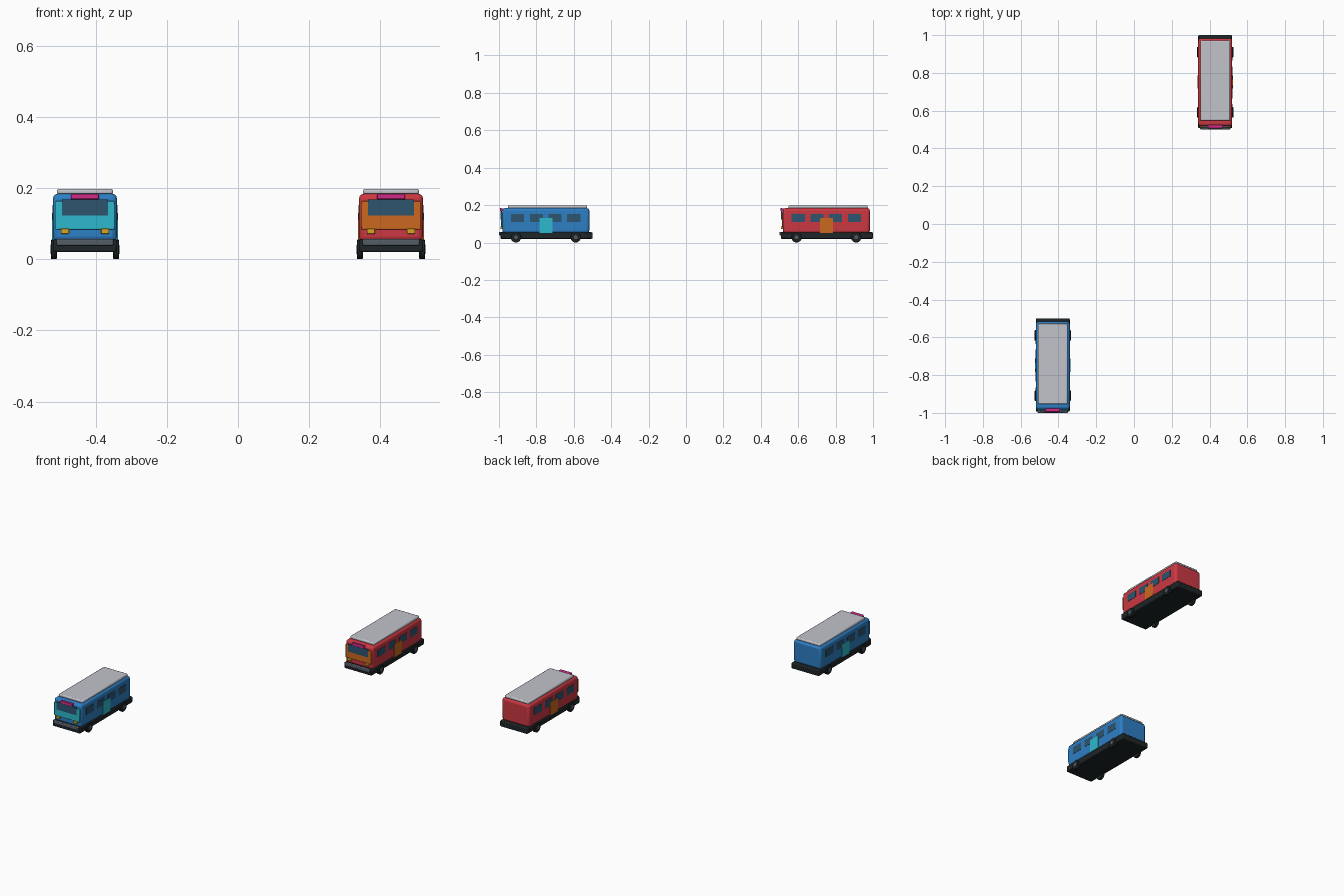
import bpy
import math

default = bpy.data.objects.get("Cube")
if default:
    bpy.data.objects.remove(default, do_unlink=True)


def material(name, rgb):
    m = bpy.data.materials.new(name)
    m.use_nodes = True
    m.diffuse_color = (*rgb, 1)
    m.node_tree.nodes["Principled BSDF"].inputs["Base Color"].default_value = (*rgb, 1)
    return m


blue = material("blue paint", (0.027, 0.21, 0.55))
red = material("red paint", (0.6, 0.04, 0.055))
cyan = material("cyan paint", (0.027, 0.48, 0.6))
orange = material("orange paint", (0.6, 0.14, 0.014))
black = material("black rubber", (0.013, 0.018, 0.02))
roof_grey = material("light grey", (0.54, 0.55, 0.6))
steel = material("steel grey", (0.09, 0.107, 0.133))
glass = material("dark glass", (0.027, 0.09, 0.16))
yellow = material("lamp yellow", (0.68, 0.38, 0.015))
magenta = material("sign magenta", (0.58, 0.022, 0.22))


def finish(obj, name, mat):
    obj.name = name
    obj.data.materials.append(mat)
    bpy.ops.object.shade_smooth_by_angle(angle=math.radians(35))
    return obj


def box(name, mat, x, y, z, bevel=0.0, segments=2):
    """Box between the (low, high) pairs x, y and z."""
    spans = (x, y, z)
    bpy.ops.mesh.primitive_cube_add(size=1, location=[sum(s) / 2 for s in spans])
    obj = bpy.context.object
    obj.scale = [s[1] - s[0] for s in spans]
    bpy.ops.object.transform_apply(location=False, rotation=False, scale=True)
    if bevel:
        mod = obj.modifiers.new("rounded edges", "BEVEL")
        mod.width = bevel
        mod.segments = segments
    return finish(obj, name, mat)


def disc(name, mat, radius, depth, location):
    bpy.ops.mesh.primitive_cylinder_add(vertices=20, radius=radius, depth=depth,
                                        location=location, rotation=(0, math.pi / 2, 0))
    obj = bpy.context.object
    mod = obj.modifiers.new("rounded edges", "BEVEL")
    mod.width = 0.002
    mod.limit_method = "ANGLE"
    return finish(obj, name, mat)


def bus(label, cx, cy, paint, accent):
    def part(name, mat, x, y, z, bevel=0.0, segments=2):
        return box(f"{label}_{name}", mat, (cx + x[0], cx + x[1]),
                   (cy + y[0], cy + y[1]), z, bevel, segments)

    # Main shell
    part("chassis", black, (-0.09, 0.09), (-0.243, 0.25), (0.02, 0.055), 0.005)
    part("body", paint, (-0.09, 0.09), (-0.232, 0.233), (0.05, 0.184), 0.014, 3)
    part("roof_panel", roof_grey, (-0.079, 0.079), (-0.203, 0.222), (0.181, 0.198), 0.006)

    # Front details
    part("bumper", steel, (-0.08, 0.08), (-0.25, -0.235), (0.038, 0.057), 0.004)
    part("front_panel", accent, (-0.084, 0.084), (-0.238, -0.23), (0.083, 0.163), 0.003)
    part("windscreen", glass, (-0.065, 0.065), (-0.241, -0.235), (0.123, 0.168))
    sign = part("destination_sign", magenta, (-0.039, 0.039), (-0.245, -0.226), (0.168, 0.183), 0.002)
    sign.rotation_euler.x = math.radians(-8)

    for side, tag in ((1, "left"), (-1, "right")):
        def side_plate(name, mat, outer, y, z):
            x = sorted((side * 0.087, side * outer))
            return part(f"{tag}_{name}", mat, x, y, z)

        lamp = sorted((side * 0.045, side * 0.068))
        part(f"{tag}_headlight", yellow, lamp, (-0.243, -0.23), (0.071, 0.086), 0.002)

        # Side windows and door
        for i in range(4):
            y = -0.15 + 0.1 * i
            side_plate(f"window_{i + 1}", glass, 0.0915, (y - 0.035, y + 0.035), (0.11, 0.152))
        side_plate("door", accent, 0.093, (-0.033, 0.037), (0.052, 0.13))

        # Wheels with hubs
        for end, y in (("front", -0.159), ("rear", 0.16)):
            disc(f"{label}_{tag}_{end}_wheel", black, 0.0275, 0.017,
                 (cx + side * 0.0875, cy + y, 0.0275))
            disc(f"{label}_{tag}_{end}_hub", steel, 0.014, 0.004,
                 (cx + side * 0.0955, cy + y, 0.0275))


bus("blue_bus", -0.43, -0.75, blue, cyan)
bus("red_bus", 0.43, 0.75, red, orange)
